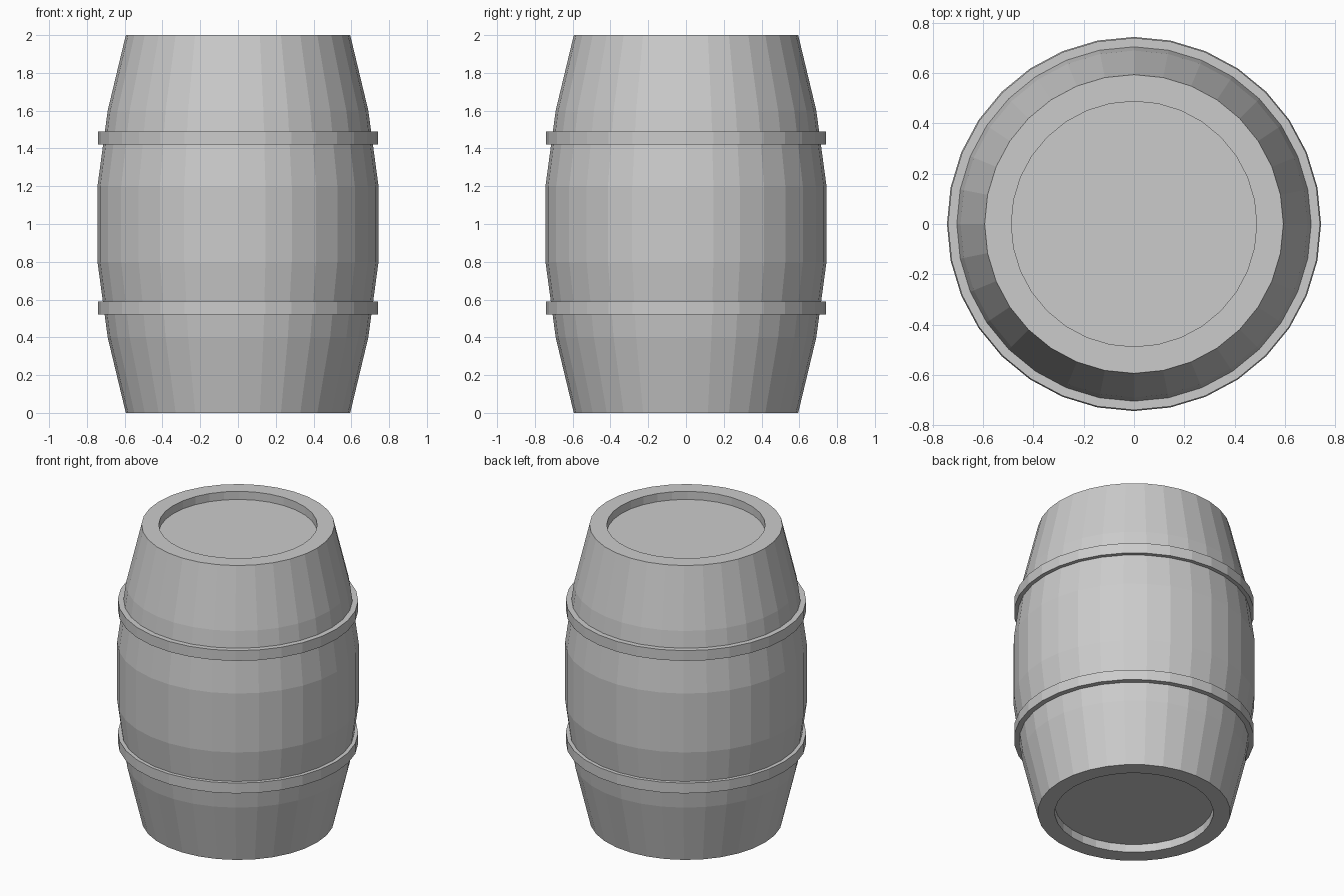
import bpy
import bmesh
from math import cos, sin, tau

if "Cube" in bpy.data.objects:
    bpy.data.objects.remove(bpy.data.objects["Cube"])

SIDES = 32


def lathe(name, profile, closed=False):
    """Revolve (radius, z) points around z; cap both ends unless closed."""
    bm = bmesh.new()
    rings = [[bm.verts.new((r * cos(tau * i / SIDES), r * sin(tau * i / SIDES), z))
              for i in range(SIDES)] for r, z in profile]
    pairs = list(zip(rings, rings[1:]))
    if closed:
        pairs.append((rings[-1], rings[0]))
    else:
        bm.faces.new(rings[0])
        bm.faces.new(rings[-1])
    for a, b in pairs:
        for i in range(SIDES):
            j = (i + 1) % SIDES
            bm.faces.new((a[i], a[j], b[j], b[i]))
    bmesh.ops.recalc_face_normals(bm, faces=bm.faces)
    mesh = bpy.data.meshes.new(name)
    bm.to_mesh(mesh)
    bm.free()
    obj = bpy.data.objects.new(name, mesh)
    bpy.context.collection.objects.link(obj)
    return obj


# Barrel body: bulging staves with a recessed head at each end
lower = [(0.488, 0.055), (0.488, 0), (0.594, 0), (0.69, 0.4), (0.744, 0.8)]
upper = [(r, 2 - z) for r, z in reversed(lower)]
lathe("barrel_body", lower + upper)

# Two hoops around the staves
for name, z in (("lower_hoop", 0.52), ("upper_hoop", 1.42)):
    lathe(name, [(0.69, z), (0.74, z), (0.74, z + 0.07), (0.69, z + 0.07)], closed=True)
